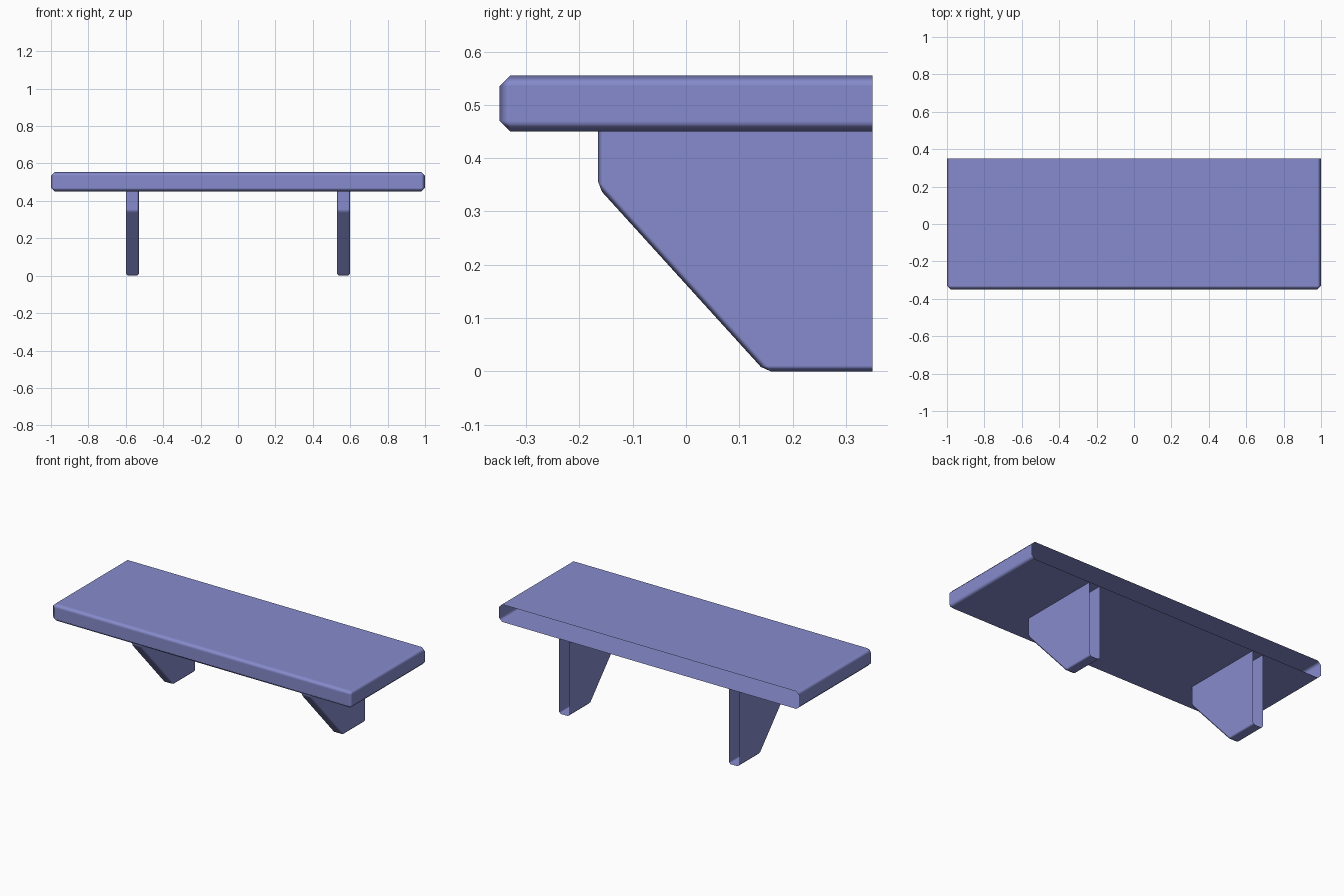
import bpy
import bmesh

if "Cube" in bpy.data.objects:
    bpy.data.objects.remove(bpy.data.objects["Cube"], do_unlink=True)

# Single painted colour
paint = bpy.data.materials.new("periwinkle_paint")
paint.use_nodes = True
COLOUR = (0.24, 0.26, 0.61, 1)
paint.diffuse_color = COLOUR
paint.node_tree.nodes["Principled BSDF"].inputs["Base Color"].default_value = COLOUR

BACK, TOP, UNDERSIDE = 0.35, 0.555, 0.45


def extrude_part(name, profile, x0, x1, bevel, is_open):
    """Extrude a (y, z) profile along x, drop the open faces, chamfer the rest."""
    bm = bmesh.new()
    face = bm.faces.new([bm.verts.new((x0, y, z)) for y, z in profile])
    grown = bmesh.ops.extrude_face_region(bm, geom=[face])["geom"]
    for v in grown:
        if isinstance(v, bmesh.types.BMVert):
            v.co.x = x1
    bmesh.ops.recalc_face_normals(bm, faces=bm.faces)
    hidden = [f for f in bm.faces if is_open(f)]
    bmesh.ops.delete(bm, geom=hidden, context="FACES")
    mesh = bpy.data.meshes.new(name)
    bm.to_mesh(mesh)
    bm.free()
    mesh.materials.append(paint)
    mesh.shade_smooth()
    obj = bpy.data.objects.new(name, mesh)
    bpy.context.collection.objects.link(obj)
    mod = obj.modifiers.new("chamfer", "BEVEL")
    mod.width = bevel
    mod.segments = 1
    mod.limit_method = "ANGLE"
    mod.harden_normals = True
    return obj


# Shelf board, open where it meets the wall
board = [(-BACK, UNDERSIDE), (BACK, UNDERSIDE), (BACK, TOP), (-BACK, TOP)]
extrude_part("shelf_board", board, -1, 1, 0.02, lambda f: f.normal.y > 0.9)

# Two brackets, open at the wall and under the board
bracket = [(-0.165, UNDERSIDE), (-0.165, 0.345), (0.148, 0),
           (BACK, 0), (BACK, UNDERSIDE)]
for side, sign in (("left", 1), ("right", -1)):
    extrude_part(side + "_bracket", bracket, sign * 0.53, sign * 0.6, 0.011,
                 lambda f: f.normal.y > 0.9 or f.normal.z > 0.9)
